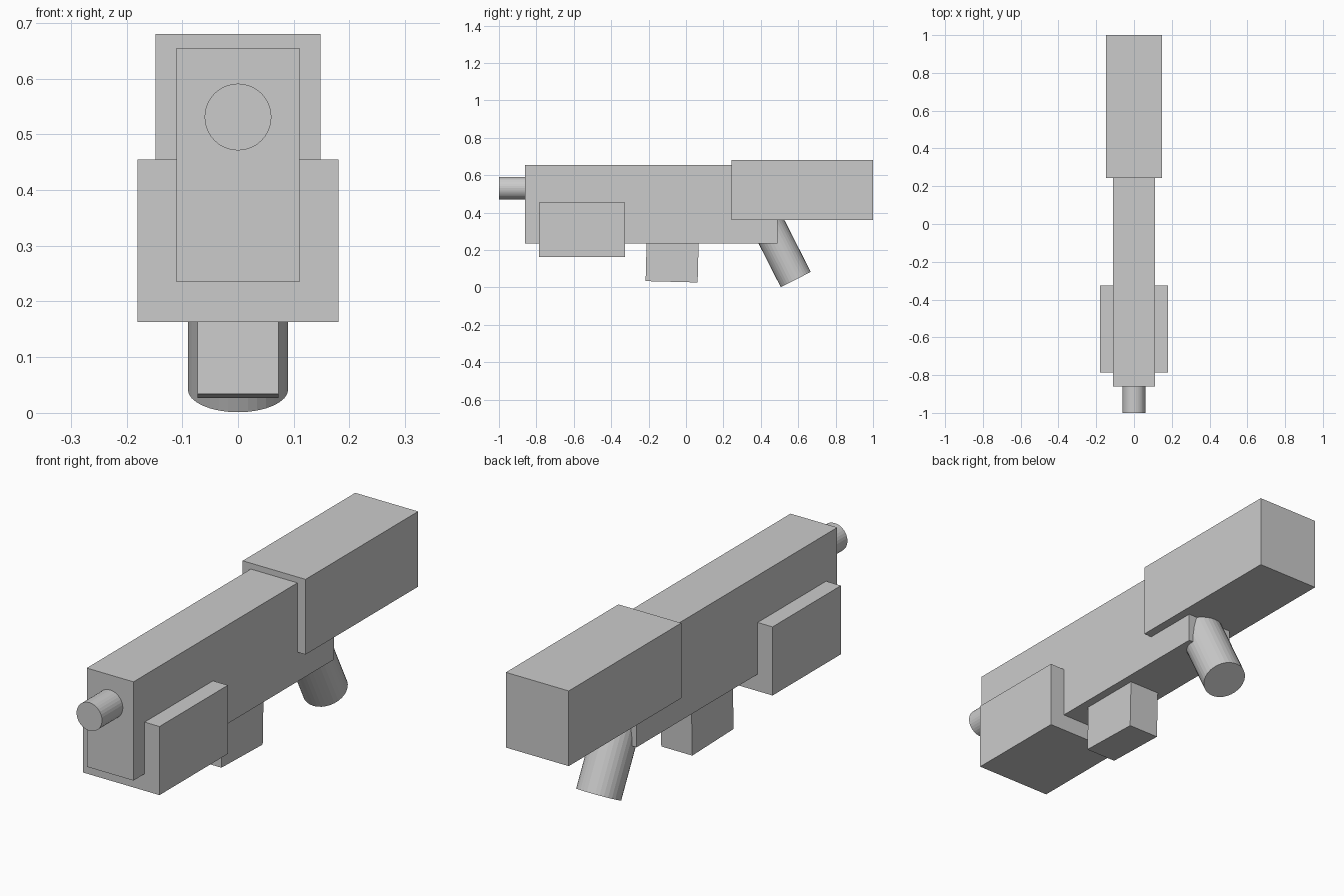
import bpy
from math import radians
from mathutils import Matrix, Vector

cube = bpy.data.objects.get("Cube")
if cube:
    bpy.data.objects.remove(cube, do_unlink=True)

# One plain grey for every part
GREY = (0.6, 0.6, 0.6, 1)
grey = bpy.data.materials.new("plain_grey")
grey.use_nodes = True
grey.diffuse_color = GREY
grey.node_tree.nodes["Principled BSDF"].inputs["Base Color"].default_value = GREY


def finish(name):
    obj = bpy.context.object
    obj.name = name
    obj.data.materials.append(grey)
    return obj


def box(name, width, y, z, tilt=0):
    """Box centred on x = 0 spanning the given y and z ranges."""
    bpy.ops.mesh.primitive_cube_add(
        size=1, location=(0, sum(y) / 2, sum(z) / 2), rotation=(radians(tilt), 0, 0))
    obj = finish(name)
    obj.scale = (width, y[1] - y[0], z[1] - z[0])
    return obj


def rod(name, radius, start, end):
    """Faceted cylinder between two points."""
    start, end = Vector(start), Vector(end)
    axis = end - start
    bpy.ops.mesh.primitive_cylinder_add(vertices=32, radius=radius, depth=axis.length)
    obj = finish(name)
    obj.matrix_world = (Matrix.Translation((start + end) / 2)
                        @ axis.to_track_quat("Z", "Y").to_matrix().to_4x4())
    return obj


# Main body, shoulder stock and wrap-around handguard
box("receiver", 0.22, (-0.86, 0.49), (0.235, 0.655))
box("stock", 0.296, (0.243, 1.0), (0.36, 0.68))
box("handguard", 0.36, (-0.785, -0.325), (0.163, 0.455))

# Slightly tilted magazine, its top buried in the receiver
box("magazine", 0.146, (-0.212, 0.066), (0.03, 0.33), tilt=-1.5)

# Barrel stub and slanted grip
rod("barrel", 0.06, (0, -1.0, 0.531), (0, -0.8, 0.531))
rod("grip", 0.09, (0, 0.587, 0.042), (0, 0.39, 0.429))
